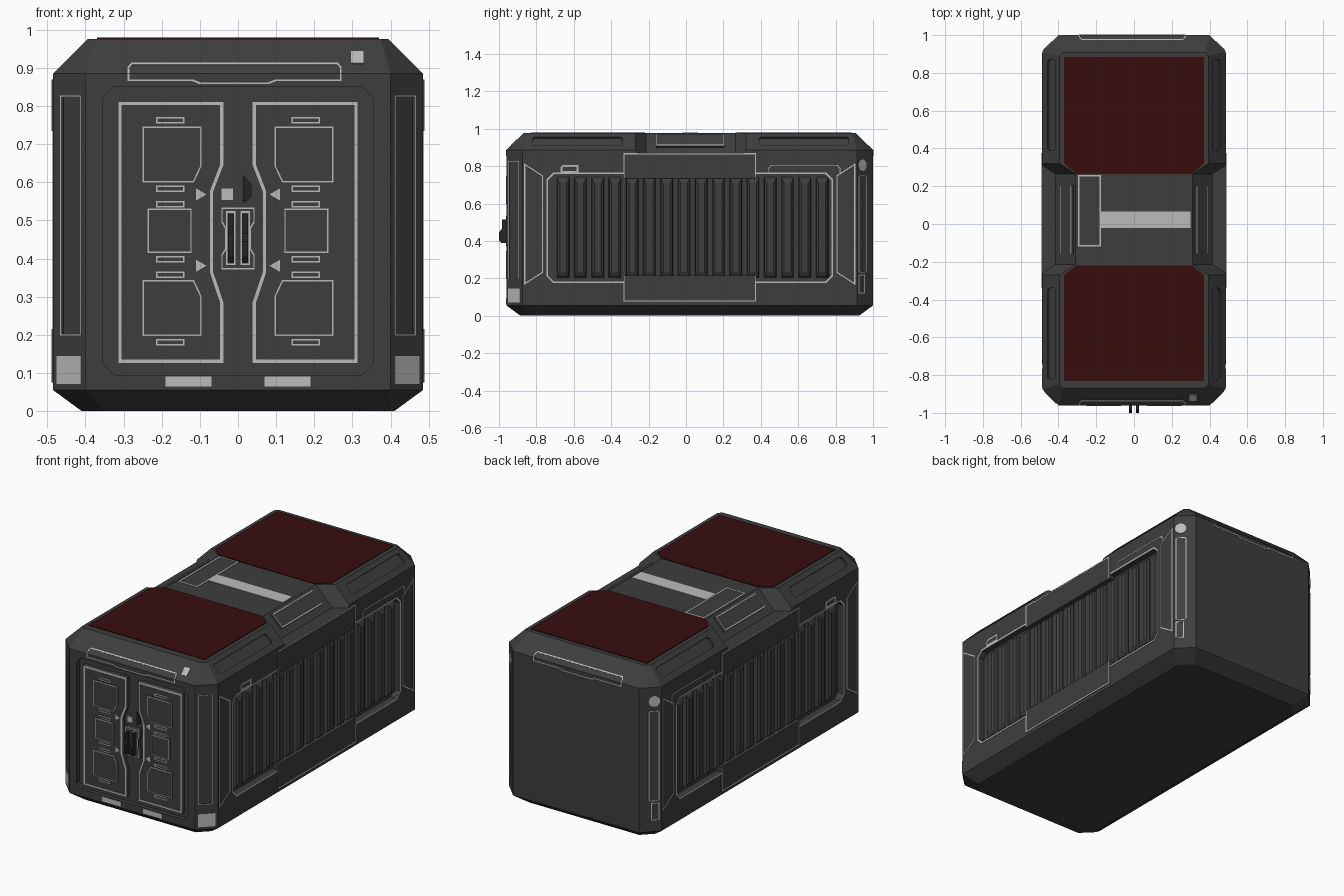
import bpy, bmesh
from math import cos, sin, pi
from mathutils import Vector

cube = bpy.data.objects.get("Cube")
if cube:
    bpy.data.objects.remove(cube)


def material(name, rgb):
    m = bpy.data.materials.new(name)
    m.use_nodes = True
    m.diffuse_color = (*rgb, 1)
    bsdf = m.node_tree.nodes["Principled BSDF"]
    bsdf.inputs["Base Color"].default_value = (*rgb, 1)
    bsdf.inputs["Roughness"].default_value = 0.7
    return m


GREY = material("charcoal grey", (0.048, 0.048, 0.048))
LIGHT = material("light grey", (0.5, 0.5, 0.5))
RED = material("dark red", (0.038, 0.004, 0.004))
BLACK = material("near black", (0.018, 0.018, 0.018))

# Surface maps: flat (a, b) coordinates to points on a side of the container
W, FRONT, BACK, TOP, BREAK = 0.485, -0.96, 1.0, 0.976, 0.885
front = lambda a, b: (a, FRONT + max(0, b - BREAK), b)
back = lambda a, b: (-a, BACK - max(0, b - BREAK), b)
roof = lambda a, b: (a, b, TOP)
front_corner = lambda a, b: (a, a - 1.36, b)
back_corner = lambda a, b: (1.4 - a, a, b)
roof_slope = lambda a, b: (1.37 - b, a, b)
waist_slope = lambda a, b: (1.285 - b, a, b)


def side(x=W):
    return lambda a, b: (x, a, b)


def face(depth):
    return lambda a, b: (a, FRONT + depth, b)


def finish(name, bm, mat, mirror=False):
    me = bpy.data.meshes.new(name)
    bm.to_mesh(me)
    bm.free()
    me.materials.append(mat)
    ob = bpy.data.objects.new(name, me)
    bpy.context.collection.objects.link(ob)
    if mirror:
        ob.modifiers.new("mirror", 'MIRROR')
    return ob


def rect(a0, b0, a1, b1, c=0):
    if not c:
        return [(a0, b0), (a1, b0), (a1, b1), (a0, b1)]
    return [(a0 + c, b0), (a1 - c, b0), (a1, b0 + c), (a1, b1 - c),
            (a1 - c, b1), (a0 + c, b1), (a0, b1 - c), (a0, b0 + c)]


def ccw(poly):
    area = sum(p[0] * q[1] - q[0] * p[1] for p, q in zip(poly, poly[1:] + poly[:1]))
    return poly if area > 0 else poly[::-1]


def thicken(ob, depth, offset, mirror):
    sol = ob.modifiers.new("thickness", 'SOLIDIFY')
    sol.thickness, sol.offset = depth, offset
    if mirror:
        ob.modifiers.new("mirror", 'MIRROR')
    return ob


def plate(name, polys, surf, mat, depth=0.004, mirror=False, offset=1):
    bm = bmesh.new()
    for poly in polys:
        bm.faces.new([bm.verts.new(surf(*p)) for p in ccw(poly)])
    return thicken(finish(name, bm, mat), depth, offset, mirror)


def outline(name, polys, surf, width=0.005, mirror=False, closed=True, depth=0.002):
    bm = bmesh.new()
    for poly in polys:
        pts = [Vector(p) for p in (ccw(poly) if closed else poly)]
        n = len(pts)
        inner = []
        for i, p in enumerate(pts):
            before = (p - pts[i - 1]) if closed or i else pts[1] - p
            after = (pts[(i + 1) % n] - p) if closed or i < n - 1 else before
            n1, n2 = [Vector((-d.y, d.x)).normalized() for d in (before, after)]
            inner.append(p + (n1 + n2) / (1 + n1.dot(n2)) * width)
        o = [bm.verts.new(surf(*p)) for p in pts]
        q = [bm.verts.new(surf(*p)) for p in inner]
        for i in range(n if closed else n - 1):
            j = (i + 1) % n
            bm.faces.new((o[i], o[j], q[j], q[i]))
    return thicken(finish(name, bm, LIGHT), depth, 1, mirror)


def hull(name, pts, mat, mirror=False):
    bm = bmesh.new()
    for p in pts:
        bm.verts.new(p)
    bmesh.ops.convex_hull(bm, input=bm.verts[:])
    bmesh.ops.recalc_face_normals(bm, faces=bm.faces[:])
    return finish(name, bm, mat, mirror)


# Container body: stacked rings with chamfered corners
shell = []
for z, inset, c in ((0, 0.075, 0.06), (0.055, 0, 0.085), (BREAK, 0, 0.085), (TOP, 0.091, 0.02)):
    ring = rect(-W + inset, FRONT + inset, W - inset, BACK - inset, c)
    shell += [(x, y, z) for x, y in ring]
body = hull("container_body", shell, GREY)

# Recesses: roof waist, corrugated sides, doorway, slope and corner grooves
waist = [(x, y, z) for x, z, lo, hi in ((0.245, 1.04, -0.215, 0.265), (0.415, 0.87, -0.215, 0.265),
                                       (0.415, 1.04, -0.325, 0.375), (0.585, 0.87, -0.325, 0.375))
         for y in (lo, hi)]
cutters = [
    hull("waist_cutter", waist, GREY, True),
    plate("side_cutter", [rect(-0.735, 0.185, 0.775, 0.755, 0.03)], side(), GREY, 0.07, True, 0),
    plate("door_cutter", [rect(-0.355, 0.095, 0.355, 0.85, 0.03)], front, GREY, 0.05, False, 0),
    plate("slope_cutter", [rect(-0.82, 0.912, -0.34, 0.955, 0.008), rect(0.39, 0.912, 0.87, 0.955, 0.008)],
          roof_slope, GREY, 0.024, True, 0),
    plate("corner_cutter", [rect(0.412, 0.2, 0.463, 0.825)], front_corner, GREY, 0.016, True, 0),
]
for cutter in cutters:
    cutter.hide_render = True
    mod = body.modifiers.new("cut", 'BOOLEAN')
    mod.operation, mod.solver, mod.object = 'DIFFERENCE', 'EXACT', cutter
graph = bpy.context.evaluated_depsgraph_get()
cut_mesh = bpy.data.meshes.new_from_object(body.evaluated_get(graph))
body.modifiers.clear()
body.data = cut_mesh
cut_mesh.materials.clear()
cut_mesh.materials.append(GREY)
for poly in cut_mesh.polygons:
    poly.material_index = 0
for cutter in cutters:
    bpy.data.objects.remove(cutter)

# Roof: red panels, centre bar and outlined hatch
for name, end, near, tip in (("front_roof_panel", -0.83, -0.27, -0.22), ("back_roof_panel", 0.885, 0.32, 0.265)):
    half = [(0.37, end), (0.37, near), (0.305, tip)]
    plate(name, [half + [(-x, y) for x, y in reversed(half)]], roof, RED)
plate("roof_bar", [rect(-0.175, -0.02, 0.3, 0.065)], roof, LIGHT, 0.003)
outline("roof_hatch_outline", [rect(-0.297, -0.12, -0.175, 0.26)], roof, 0.008)
plate("waist_plate", [rect(-0.16, 0.9, 0.205, 0.965)], waist_slope, GREY, 0.012, True)
outline("waist_plate_outline", [rect(-0.16, 0.9, 0.205, 0.965)],
        lambda a, b: (1.294 - b, a, b + 0.009), 0.005, True)

# Sides: ribs, brackets and outlines
rib = hull("side_ribs", [(x, -0.657 + s * w, z) for x, w, z0, z1 in
                         ((0.445, 0.034, 0.2, 0.745), (0.468, 0.03, 0.215, 0.73), (0.478, 0.018, 0.235, 0.71))
                         for s in (-1, 1) for z in (z0, z1)], GREY)
array = rib.modifiers.new("row", 'ARRAY')
array.count, array.use_relative_offset, array.use_constant_offset = 16, False, True
array.constant_offset_displace = (0, 0.0923, 0)
rib.modifiers.new("mirror", 'MIRROR')
brackets = [rect(-0.335, 0.735, 0.375, 0.87), rect(-0.335, 0.075, 0.375, 0.215)]
plate("side_brackets", brackets, side(0.455), GREY, 0.033, True)
outline("side_bracket_outlines", [[(0.375, 0.735), (0.375, 0.87), (-0.335, 0.87), (-0.335, 0.735)],
                                  [(-0.335, 0.215), (-0.335, 0.075), (0.375, 0.075), (0.375, 0.215)]],
        side(0.488), 0.007, True, False, 0.001)
outline("side_panel_outline", [rect(-0.745, 0.175, 0.785, 0.765, 0.035)], side(), 0.01, True)
wing = [(-0.865, 0.815), (-0.765, 0.75), (-0.765, 0.23), (-0.865, 0.165)]
outline("side_end_outlines", [wing, [(0.04 - y, z) for y, z in wing]], side(), 0.006, True)
tab = [(-0.67, 0.765), (-0.67, 0.795), (-0.66, 0.805), (-0.575, 0.805), (-0.575, 0.765)]
outline("side_tab_outline", [tab], side(), 0.01, True)
outline("side_accent_line", [[(0.825, 0.765), (0.825, 0.79), (0.81, 0.807), (0.455, 0.807), (0.44, 0.79),
                              (0.44, 0.765)]], side(), 0.005, True, False)

# Corner chamfers: panels, lamps and markers
outline("front_corner_outline", [rect(0.41, 0.198, 0.465, 0.827)], front_corner, 0.004, True)
plate("front_corner_marker", [rect(0.41, 0.07, 0.475, 0.145)], front_corner, LIGHT, 0.003, True)
outline("back_corner_outlines", [rect(0.922, 0.23, 0.965, 0.75, 0.008), rect(0.922, 0.12, 0.955, 0.22)],
        back_corner, 0.004, True)
disc = [(0.942 + 0.022 * cos(i * pi / 8), 0.805 + 0.031 * sin(i * pi / 8)) for i in range(16)]
plate("back_corner_lamp", [disc], back_corner, LIGHT, 0.003, True)

# Front and back lintel outlines
lintel = [(-0.29, 0.865), (-0.12, 0.865), (-0.1, 0.857), (0.08, 0.857), (0.1, 0.865), (0.272, 0.865),
          (0.272, BREAK), (0.272, 0.9), (0.262, 0.912), (-0.28, 0.912), (-0.29, 0.9), (-0.29, BREAK)]
outline("front_lintel_outline", [lintel], front, 0.005)
outline("back_lintel_outline", [[(-a, b) for a, b in lintel]], back, 0.005)
plate("front_marker", [rect(0.295, 0.91, 0.33, 0.943)], front, LIGHT, 0.003)
plate("front_sill_bars", [rect(0.07, 0.064, 0.19, 0.091)], front, LIGHT, 0.003, True)

# Doors: leaves, borders and panels
leaf = [(0.315, 0.125), (0.315, 0.812), (0.037, 0.812), (0.037, 0.645), (0.064, 0.575),
        (0.064, 0.365), (0.037, 0.285), (0.037, 0.125)]
plate("door_leaves", [leaf], face(0.025), GREY, 0.02, True)
outline("door_borders", [leaf], face(0.005), 0.011, True, True, 0.004)
upper = [(0.252, 0.747), (0.095, 0.747), (0.095, 0.64), (0.115, 0.598), (0.252, 0.598)]
panels = [upper, rect(0.12, 0.413, 0.238, 0.532), [(x, 0.943 - z) for x, z in upper]]
plate("door_panels", panels, face(0.005), GREY, 0.006, True)
outline("door_panel_outlines", panels, face(-0.001), 0.005, True)
outline("door_tab_outlines", [rect(0.14, z, 0.215, z + 0.017)
                              for z in (0.754, 0.574, 0.534, 0.389, 0.349, 0.172)], face(0.005), 0.004, True)
plate("door_arrows", [[(0.083, z), (0.11, z - 0.016), (0.11, z + 0.016)] for z in (0.568, 0.381)],
      face(0.005), LIGHT, 0.003, True)

# Lock: base, outlines, grips and small marks
lock_half = [(0.045, 0.535), (0.045, 0.495), (0.036, 0.48), (0.036, 0.425), (0.045, 0.41), (0.045, 0.37)]
lock = lock_half + [(-x, z) for x, z in reversed(lock_half)]
plate("lock_base", [lock], face(0.025), GREY, 0.025)
outline("lock_outline", [lock], face(0), 0.005)
outline("grip_outlines", [rect(0.006, 0.383, 0.031, 0.524)], face(0), 0.004, True)
grip = [(-0.955, 0.39), (-0.99, 0.39), (-1.0, 0.405), (-1.0, 0.445), (-0.985, 0.465),
        (-0.985, 0.515), (-0.955, 0.515)]
plate("lock_grips", [grip], side(0.011), BLACK, 0.015, True)
plate("lock_marker", [rect(-0.045, 0.552, -0.012, 0.585)], face(0.025), LIGHT, 0.008)
plate("lock_slash", [[(0.013, 0.545), (0.035, 0.56), (0.035, 0.595), (0.013, 0.62)]], face(0.025), BLACK, 0.006)
